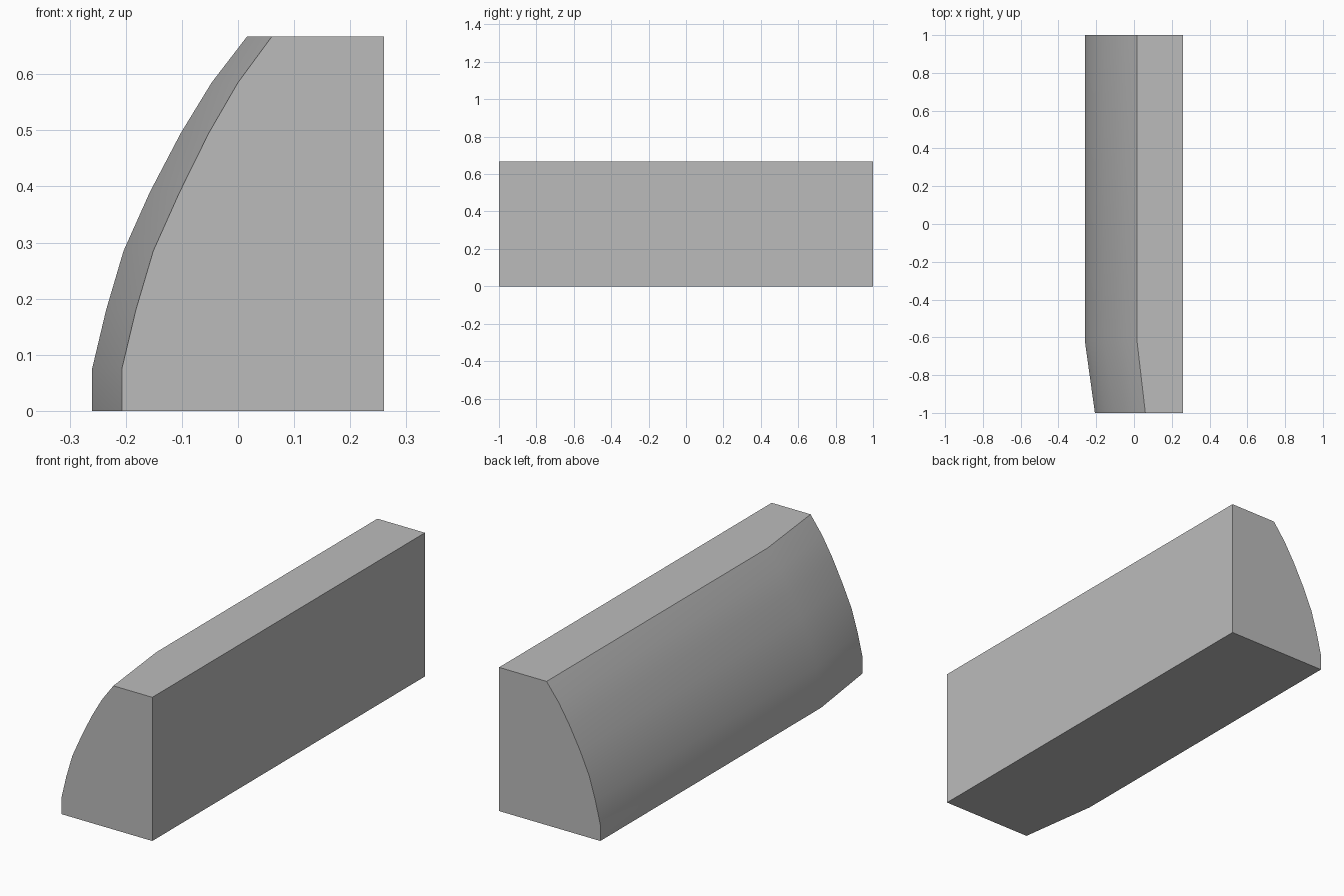
import bpy, bmesh, math

cube = bpy.data.objects.get("Cube")
if cube:
    bpy.data.objects.remove(cube, do_unlink=True)

# Plain grey material
grey = bpy.data.materials.new("plain_grey")
grey.use_nodes = True
colour = (0.5, 0.5, 0.5, 1)
grey.diffuse_color = colour
grey.node_tree.nodes["Principled BSDF"].inputs["Base Color"].default_value = colour

# Curved side of the cross-section, bottom to top (x, z)
curve = [(-0.26, 0), (-0.26, 0.075), (-0.235, 0.18), (-0.204, 0.285),
         (-0.157, 0.39), (-0.102, 0.495), (-0.047, 0.585), (0.016, 0.667)]
back_x, top_z = 0.26, 0.667

# Stations along the length: y and how far the curved side is drawn in
stations = [(-1, 0.053), (-0.62, 0), (1, 0)]


def section(bm, y, inset):
    points = [(x + inset * (1 - 0.25 * max(0, z - 0.4) / 0.4), z) for x, z in curve]
    points += [(back_x, top_z), (back_x, 0)]
    return [bm.verts.new((x, y, z)) for x, z in points]


# Body: cross-sections joined into a solid with a tapered front
bm = bmesh.new()
rings = [section(bm, y, inset) for y, inset in stations]
for a, b in zip(rings, rings[1:]):
    for i in range(len(a)):
        j = (i + 1) % len(a)
        bm.faces.new((a[i], a[j], b[j], b[i]))
bm.faces.new(rings[0])
bm.faces.new(rings[-1])
bmesh.ops.recalc_face_normals(bm, faces=bm.faces)

mesh = bpy.data.meshes.new("curved_block")
bm.to_mesh(mesh)
bm.free()
mesh.materials.append(grey)
block = bpy.data.objects.new("curved_block", mesh)
bpy.context.collection.objects.link(block)

# Smooth the curved side, keep the block edges sharp
bpy.ops.object.select_all(action="DESELECT")
block.select_set(True)
bpy.context.view_layer.objects.active = block
bpy.ops.object.shade_smooth_by_angle(angle=math.radians(30))
